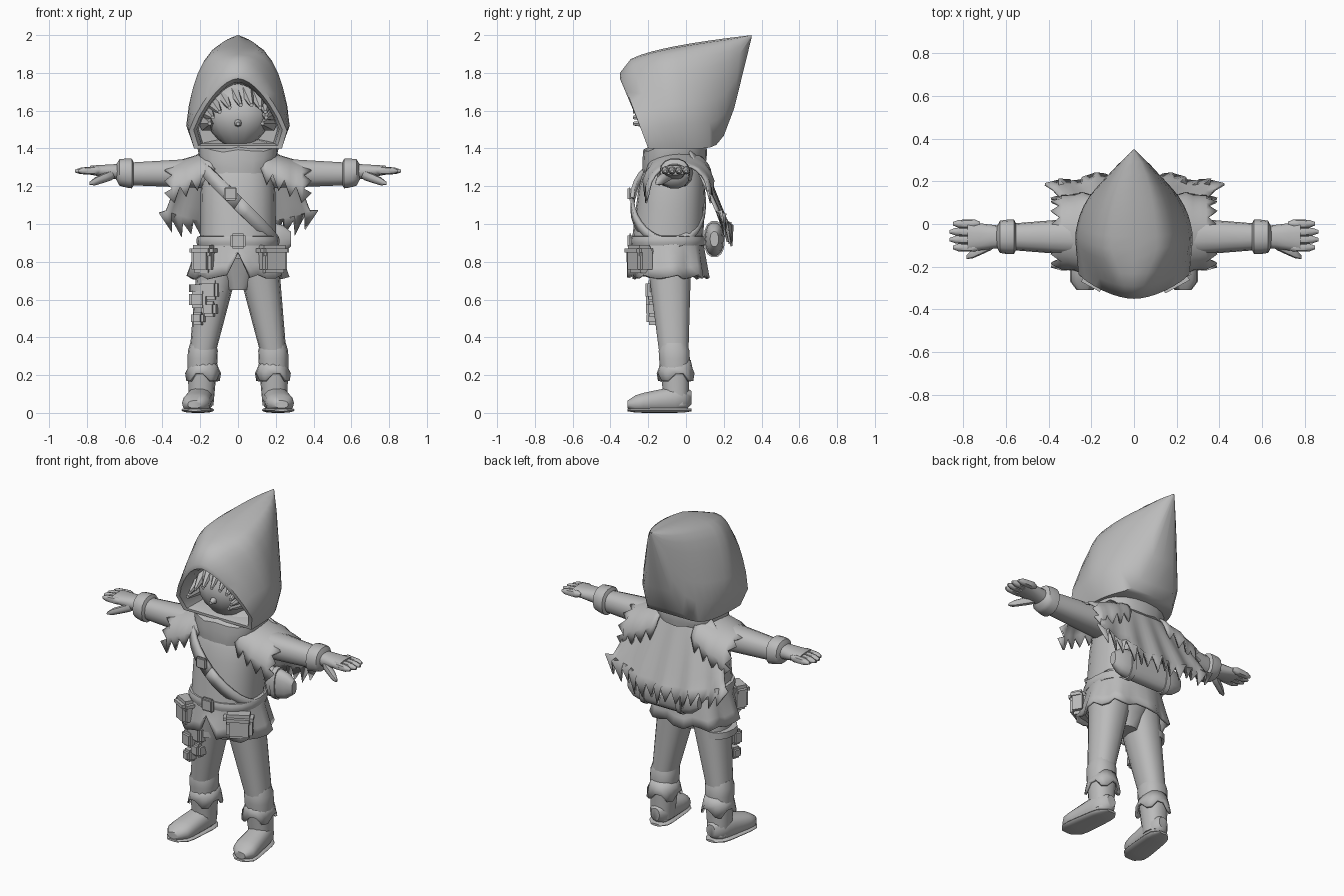
import bpy, bmesh, math, random
from math import sin, cos, pi
from mathutils import Vector, Matrix

random.seed(4)
if "Cube" in bpy.data.objects:
    bpy.data.objects.remove(bpy.data.objects["Cube"])

shade = (0.5, 0.5, 0.5, 1)
grey = bpy.data.materials.new("plain_grey")
grey.use_nodes = True
grey.diffuse_color = shade
bsdf = next(node for node in grey.node_tree.nodes if node.type == 'BSDF_PRINCIPLED')
bsdf.inputs["Base Color"].default_value = shade


def finish(name, bm, mirror=False, thick=0):
    bmesh.ops.recalc_face_normals(bm, faces=bm.faces)
    mesh = bpy.data.meshes.new(name)
    bm.to_mesh(mesh)
    bm.free()
    mesh.shade_smooth()
    mesh.set_sharp_from_angle(angle=math.radians(50))
    mesh.materials.append(grey)
    part = bpy.data.objects.new(name, mesh)
    bpy.context.collection.objects.link(part)
    if thick:
        part.modifiers.new("thickness", 'SOLIDIFY').thickness = thick
    if mirror:
        part.modifiers.new("mirror", 'MIRROR').use_mirror_merge = False


def skin(name, rows, closed=True, caps=True, **options):
    """Join rows of points with quads."""
    bm = bmesh.new()
    grid = [[bm.verts.new(point) for point in row] for row in rows]
    count = len(grid[0])
    for low, high in zip(grid, grid[1:]):
        for k in range(count if closed else count - 1):
            after = (k + 1) % count
            bm.faces.new((low[k], low[after], high[after], high[k]))
    if closed and caps:
        bm.faces.new(grid[0])
        bm.faces.new(grid[-1])
    finish(name, bm, **options)


def straight(t):
    return 1


def rounded(t):
    return max(.2, 1 - abs(2 * t - 1) ** 6) ** .5


def egg(t):
    return max(.02, sin(pi * t)) ** .7


def sweep(axis, start, end, first, last, shape=straight, rings=6, sides=14):
    """Rings of squarish ellipses from start to end; radii go from first to last."""
    start, end, first, last = Vector(start), Vector(end), Vector(first), Vector(last)
    across, up = {'x': ('y', 'z'), 'y': ('x', 'z'), 'z': ('x', 'y')}[axis]
    rows = []
    for i in range(rings):
        t = i / (rings - 1)
        radii = first.lerp(last, t) * shape(t)
        row = []
        for k in range(sides):
            angle = 2 * pi * k / sides
            point = start.lerp(end, t)
            for letter, wave, radius in ((across, cos(angle), radii.x), (up, sin(angle), radii.y)):
                offset = math.copysign(abs(wave) ** .85, wave) * radius
                setattr(point, letter, getattr(point, letter) + offset)
            row.append(point)
        rows.append(row)
    return rows


def limb(name, *path, mirror=False, **options):
    skin(name, sweep(*path, **options), mirror=mirror)


def box(name, centre, size, turn=0, bevel=.02):
    bm = bmesh.new()
    place = Matrix.Translation(centre) @ Matrix.Rotation(turn, 4, 'Z') @ Matrix.Diagonal((*size, 1))
    bmesh.ops.create_cube(bm, size=1, matrix=place)
    bmesh.ops.bevel(bm, geom=bm.edges[:], offset=bevel, segments=2, affect='EDGES')
    finish(name, bm)


# Hood: tilted arches from the lining, round the rim and back to the tip
def hood_ring(t, inset=0, depth=0):
    top = Vector((0, -.35 + .7 * t + depth, 1.8 + .2 * t ** .4 - inset))
    bottom = Vector((0, -.2 + .45 * t ** .8 + .1 * t ** 12 + depth / 2, 1.4 + .6 * t ** 12 + inset / 2))
    width = .31 * (1 - t ** 3) ** .8 - inset
    point_power = max(.25, .55 - t)
    half = []
    for i in range(9):
        drop = (i / 8) ** 2
        side = Vector((width * drop ** point_power * (1 - .25 * drop ** 8), 0, 0))
        half.append(top.lerp(bottom, drop) + side)
    flip = Matrix.Diagonal((-1, 1, 1))
    return half + [bottom] + [flip @ point for point in half[:0:-1]]


lining = [hood_ring(0, .06, .25), hood_ring(0, .05, .06), hood_ring(0, .03)]
skin("hood", lining + [hood_ring(min(i / 12, .997)) for i in range(13)])

# Head, nose and ragged fringe
limb("head", 'z', (0, -.1, 1.38), (0, -.07, 1.78), (.17, .16), (.18, .16), shape=egg, rings=9)
limb("nose", 'y', (0, -.2, 1.54), (0, -.27, 1.53), (.03, .03), (.01, .01), rings=3, sides=8)
for i in range(10):
    angle = -1.8 + .4 * i
    root = (.17 * sin(angle), -.1, 1.57 + .16 * cos(angle))
    tip = (.15 * sin(angle + .3), -.28, 1.55 + .08 * cos(angle))
    thickness = random.uniform(.04, .06)
    limb("hair_tuft", 'y', root, tip, (thickness, thickness), (.01, .01), rings=4, sides=6)

# Neck scarf sagging towards the front
scarf = sweep('z', (0, -.06, 1.45), (0, -.06, 1.3), (.23, .17), (.19, .17), shape=rounded, sides=20)
for i, row in enumerate(scarf):
    for point in row:
        sag = max(0, -.06 - point.y) * (.1 + .1 * i)
        point.z += .008 * sin(point.x * 30 + i) - sag
skin("neck_scarf", scarf)

# Tunic body, belt and pleated skirt with a front slit
limb("tunic", 'z', (0, -.1, .88), (0, -.06, 1.39), (.2, .19), (.2, .17),
     shape=lambda t: 1 - .4 * t ** 6, rings=8, sides=20)
limb("belt", 'z', (0, -.095, .87), (0, -.095, .95), (.22, .2), (.22, .2), shape=rounded, sides=20)
box("belt_buckle", (0, -.295, .91), (.08, .03, .08), bevel=.01)

skirt = sweep('z', (0, -.095, .94), (0, -.095, .72), (.2, .18), (.26, .21), rings=5, sides=32)
for i, row in enumerate(skirt):
    for k, point in enumerate(row):
        pleat = 1 + .012 * i * (-1) ** (k // 2)
        point.x *= pleat
        point.y = (point.y + .095) * pleat - .095
        point.z += .003 * i * sin(2 * k)
    row[24].z = max(row[24].z, .85)
skin("tunic_skirt", skirt, caps=False, thick=.015)

# Chest strap: slanted loop round the body
strap = []
for k in range(29):
    angle = 2 * pi * k / 28
    centre = Vector((.215 * sin(angle), -.095 - .2 * cos(angle), 1.11 - .21 * sin(angle)))
    half_width = Vector((.02 * cos(angle), 0, .03))
    strap.append([centre - half_width, centre + half_width])
skin("chest_strap", strap, closed=False, thick=.02)
box("strap_buckle", (-.04, -.3, 1.16), (.07, .02, .07), bevel=.008)

# Belt pouches and thigh pouches
for side, width in ((1, .15), (-1, .12)):
    box("belt_pouch", (side * .18, -.24, .81), (width, .1, .14), side / 2)
    box("pouch_flap", (side * .18, -.25, .86), (width + .02, .1, .06), side / 2)
for i in range(4):
    size = .1 - .01 * i
    centre = (-.18 + .03 * (-1) ** i, -.17, .65 - .05 * i)
    box("thigh_pouch", centre, (size, .07, size), -.3, .015)
limb("thigh_band", 'z', (-.15, -.09, .64), (-.15, -.09, .68), (.11, .11), (.11, .11), rings=2)

# Legs
limb("leg", 'z', (.1, -.09, .82), (.185, -.065, .33), (.115, .12), (.07, .08), mirror=True)
limb("crotch", 'z', (0, -.09, .65), (0, -.09, .82), (.06, .08), (.16, .14), rings=3)

# Boots with a notched, flared cuff
limb("boot_shaft", 'z', (.195, -.05, .04), (.185, -.065, .37), (.065, .065), (.085, .09),
     shape=lambda t: 1 - .2 * t ** 12, rings=9, mirror=True)
cuff = sweep('z', (.185, -.055, .28), (.185, -.055, .19), (.07, .08), (.095, .1), rings=3, sides=16)
for k, point in enumerate(cuff[-1]):
    point.z += .02 * (-1) ** (k // 2)
skin("boot_cuff", cuff, caps=False, thick=.015, mirror=True)
limb("boot_foot", 'y', (.19, .03, .08), (.23, -.31, .045), (.065, .08), (.08, .045),
     shape=rounded, rings=9, mirror=True)
limb("boot_sole", 'y', (.19, .03, .015), (.23, -.31, .015), (.07, .015), (.085, .015),
     shape=rounded, rings=9, mirror=True)

# Arms, glove cuffs and hands
limb("sleeve", 'x', (.1, -.06, 1.27), (.6, -.06, 1.265), (.1, .085), (.06, .06), mirror=True)
limb("glove_cuff", 'x', (.54, -.06, 1.265), (.65, -.06, 1.275), (.085, .085), (.075, .07),
     shape=rounded, mirror=True)
limb("palm", 'x', (.61, -.06, 1.275), (.78, -.06, 1.285), (.05, .045), (.07, .025), rings=4, mirror=True)
for i in range(4):
    across = -.11 + .037 * i
    reach = .87 - .015 * abs(i - 1.5)
    limb("finger", 'x', (.72, across, 1.285), (reach, across, 1.28), (.021, .024), (.018, .016),
         shape=rounded, sides=8, mirror=True)
limb("thumb", 'x', (.64, -.08, 1.27), (.785, -.155, 1.215), (.03, .03), (.02, .02),
     shape=rounded, sides=8, mirror=True)

# Shoulder capelets draped over the arms, ragged at hem and outer edge
drape = []
for i in range(9):
    u = i / 8
    row = []
    for k in range(15):
        angle = pi * k / 14
        hem = 1.26 - .13 * u + (.035 * (-1) ** i if k in (0, 14) else 0)
        top = 1.395 - .075 * u
        x = .12 + .25 * u + (.02 * (-1) ** k if i == 8 else 0)
        reach = (.165 + .02 * sin(u * pi)) * (1 + .03 * sin(i * 2))
        row.append((x, -.04 - reach * cos(angle), hem + (top - hem) * abs(sin(angle)) ** .8))
    drape.append(row)
skin("shoulder_capelet", drape, closed=False, thick=.012, mirror=True)

# Back cape with a ragged hem
cape = []
for i in range(8):
    v = i / 7
    row = []
    for k in range(29):
        u = k / 14 - 1
        rag = .04 * (-1) ** k + random.uniform(-.02, .02) if i == 7 else 0
        x = u * (.19 + .21 * v ** .6 + .4 * rag)
        y = .07 + .17 * v - .05 * u * u + .012 * v * cos(u * 14)
        row.append((x, y, 1.39 - v * (.45 - .08 * u * u) + rag))
    cape.append(row)
skin("back_cape", cape, closed=False, thick=.012)

# Bedroll behind the waist
limb("bedroll", 'x', (-.2, .15, .92), (.28, .15, .92), (.05, .09), (.05, .09), shape=rounded, rings=12)
for x in (-.1, .15):
    limb("bedroll_strap", 'x', (x, .15, .92), (x + .03, .15, .92), (.056, .097), (.056, .097), rings=2)
